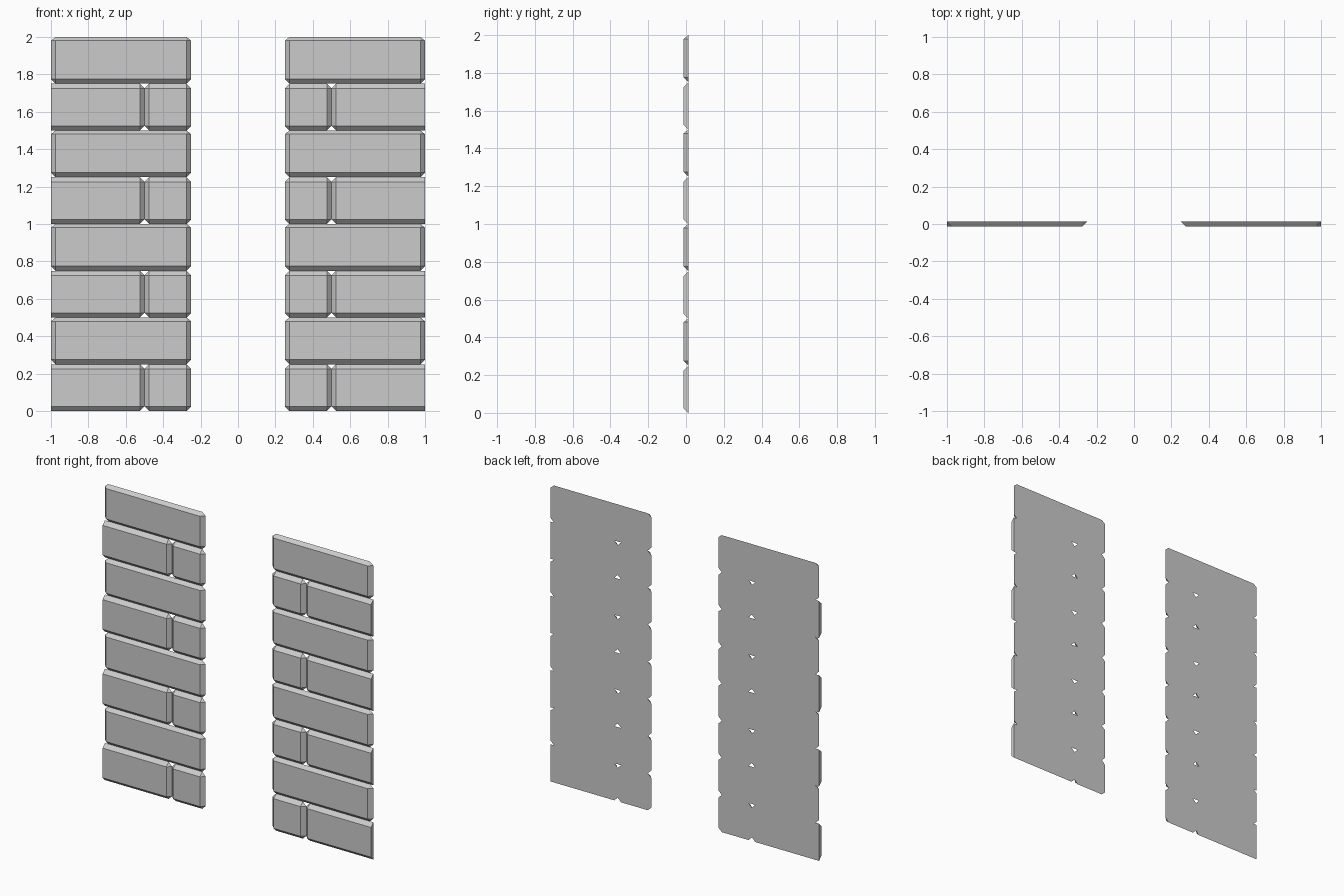
import bpy, bmesh
from math import radians

if "Cube" in bpy.data.objects:
    bpy.data.objects.remove(bpy.data.objects["Cube"])

C = 0.025          # chamfer width
Y0, Y1 = -0.0125, 0.0125


def brick(name, x0, x1, z0, z1, cut_end=False, top=C):
    """Chamfered half-depth brick; cut_end leaves the outer (x1) end flat."""
    e = 0 if cut_end else C
    pts = [(x, Y0, z) for x in (x0 + C, x1 - e) for z in (z0 + C, z1 - top)]
    # back outline with clipped corners
    for z, dz in ((z0, C), (z1, -top)):
        pts += [(x0, Y1, z + dz), (x0 + C, Y1, z)]
        pts += [(x1, Y1, z)] if cut_end else [(x1 - C, Y1, z), (x1, Y1, z + dz)]
    bm = bmesh.new()
    for p in pts:
        bm.verts.new(p)
    bmesh.ops.convex_hull(bm, input=bm.verts[:])
    bmesh.ops.dissolve_limit(bm, angle_limit=radians(1), verts=bm.verts[:], edges=bm.edges[:])
    bmesh.ops.recalc_face_normals(bm, faces=bm.faces[:])
    me = bpy.data.meshes.new(name)
    bm.to_mesh(me)
    bm.free()
    ob = bpy.data.objects.new(name, me)
    bpy.context.collection.objects.link(ob)
    # matching brick on the other side of the opening
    m = ob.modifiers.new("mirror", 'MIRROR')
    m.use_axis[0] = True
    m.use_mirror_merge = False


# Alternating courses
for row in range(8):
    z = row * 0.25
    if row % 2:
        brick(f"long_brick_{row}", 0.25, 1.0, z, z + 0.25, top=0.02)
    else:
        brick(f"short_brick_{row}", 0.25, 0.5, z, z + 0.25)
        brick(f"end_brick_{row}", 0.5, 1.0, z, z + 0.25, cut_end=True)
